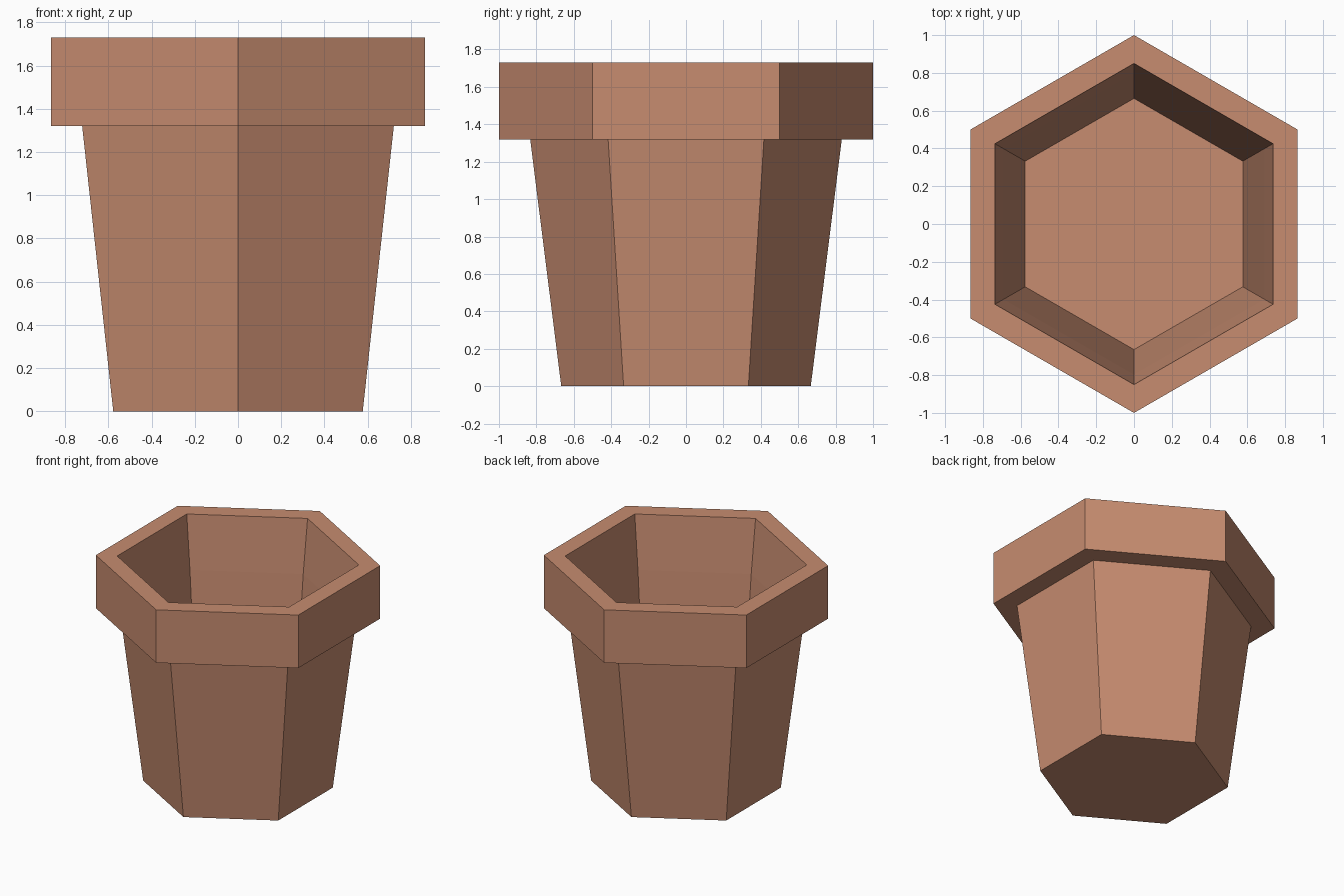
import bpy
import bmesh
from math import cos, sin, pi

cube = bpy.data.objects.get("Cube")
if cube:
    bpy.data.objects.remove(cube, do_unlink=True)

SIDES = 6
BASE_R, NECK_R, RIM_R = 0.667, 0.833, 1.0
INNER_NECK_R, MOUTH_R = 0.797, 0.85
NECK_Z, TOP_Z, FLOOR_Z = 1.32, 1.73, 0.01

# Terracotta material
clay = bpy.data.materials.new("terracotta")
clay.use_nodes = True
colour = (0.57, 0.263, 0.162, 1)
clay.diffuse_color = colour
bsdf = clay.node_tree.nodes["Principled BSDF"]
bsdf.inputs["Base Color"].default_value = colour
bsdf.inputs["Roughness"].default_value = 0.9


def hex_shell(name, profile, cap_ends=False):
    """Sweep a (radius, height) profile around a hexagon with points on the y axis."""
    bm = bmesh.new()
    angles = [pi / 2 + 2 * pi * i / SIDES for i in range(SIDES)]
    rings = [[bm.verts.new((r * cos(a), r * sin(a), z)) for a in angles]
             for r, z in profile]
    for low, high in zip(rings, rings[1:]):
        for i in range(SIDES):
            j = (i + 1) % SIDES
            bm.faces.new((low[i], low[j], high[j], high[i]))
    if cap_ends:
        bm.faces.new(rings[0][::-1])
        bm.faces.new(rings[-1])
    mesh = bpy.data.meshes.new(name)
    bm.to_mesh(mesh)
    bm.free()
    mesh.materials.append(clay)
    obj = bpy.data.objects.new(name, mesh)
    bpy.context.collection.objects.link(obj)
    return obj


# Tapered body: outer wall and base, then inner wall and floor
hex_shell("pot_body", [(BASE_R, 0), (NECK_R, NECK_Z), (INNER_NECK_R, NECK_Z),
                       (BASE_R - 0.002, FLOOR_Z)], cap_ends=True)

# Overhanging rim: underside, outer band, lip and inner slope
hex_shell("pot_rim", [(INNER_NECK_R, NECK_Z), (RIM_R, NECK_Z), (RIM_R, TOP_Z),
                      (MOUTH_R, TOP_Z), (INNER_NECK_R, NECK_Z)])
